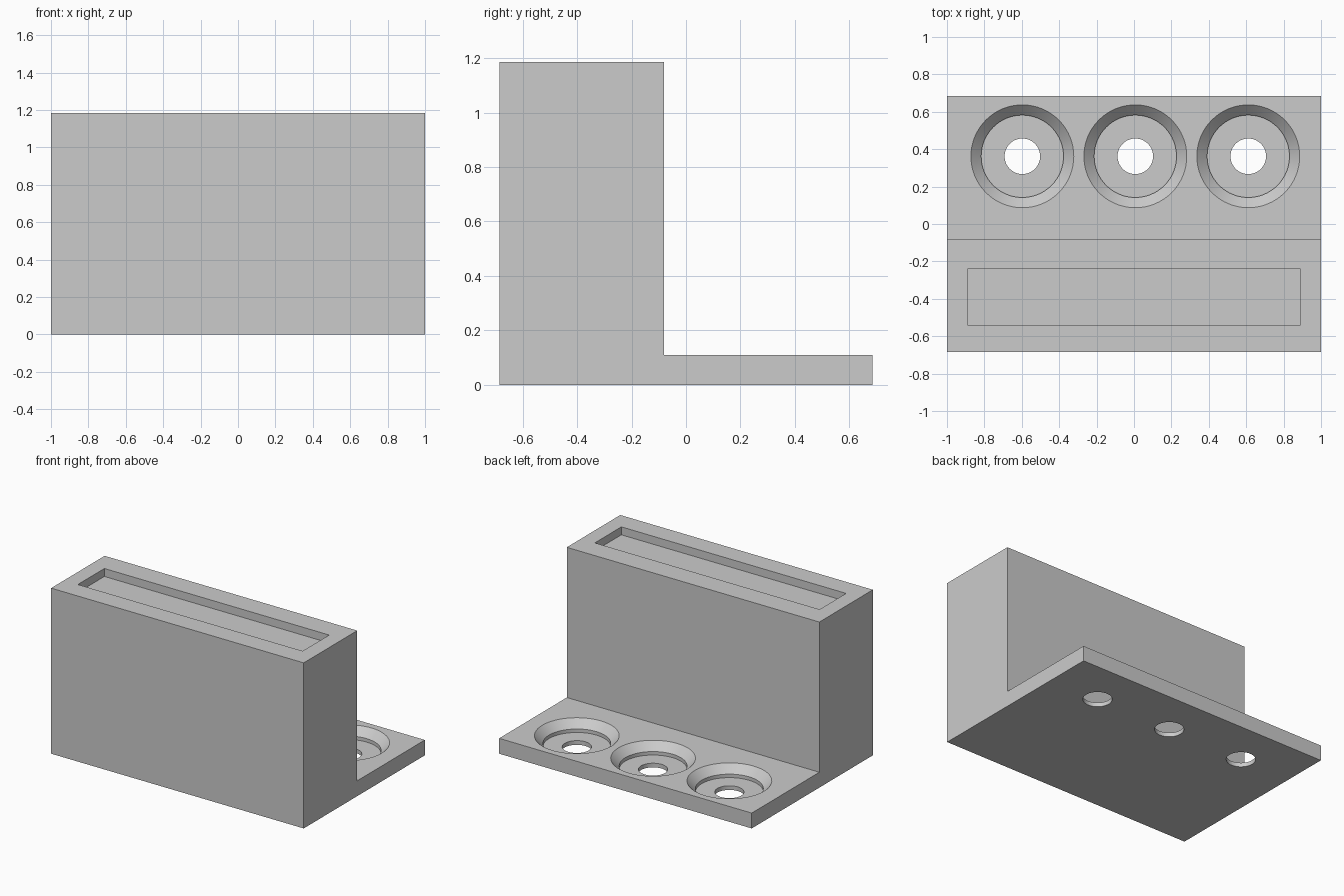
import bpy, bmesh
from math import radians
from mathutils import Matrix, Vector

cube = bpy.data.objects.get("Cube")
if cube:
    bpy.data.objects.remove(cube, do_unlink=True)

HALF_X, HALF_Y = 1.0, 0.685
HEIGHT, BASE_Z, STEP_Y = 1.185, 0.11, -0.08
SLOT_DEPTH = 0.057

grey = bpy.data.materials.new("plain grey")
grey.use_nodes = True
colour = (0.6, 0.6, 0.6, 1)
grey.diffuse_color = colour
grey.node_tree.nodes["Principled BSDF"].inputs["Base Color"].default_value = colour


def make_object(name, bm):
    bmesh.ops.recalc_face_normals(bm, faces=bm.faces)
    mesh = bpy.data.meshes.new(name)
    bm.to_mesh(mesh)
    bm.free()
    mesh.materials.append(grey)
    obj = bpy.data.objects.new(name, mesh)
    bpy.context.scene.collection.objects.link(obj)
    return obj


def extruded_profile(name, points):
    """Extrude a (y, z) outline along the full width."""
    bm = bmesh.new()
    face = bm.faces.new([bm.verts.new((-HALF_X, y, z)) for y, z in points])
    moved = bmesh.ops.extrude_face_region(bm, geom=[face])["geom"]
    verts = [v for v in moved if isinstance(v, bmesh.types.BMVert)]
    bmesh.ops.translate(bm, verts=verts, vec=(2 * HALF_X, 0, 0))
    return make_object(name, bm)


def lathe(name, profile, centre):
    """Spin an (r, z) profile about a vertical axis."""
    bm = bmesh.new()
    verts = [bm.verts.new((r, 0, z)) for r, z in profile]
    edges = [bm.edges.new(pair) for pair in zip(verts, verts[1:])]
    bmesh.ops.spin(bm, geom=verts + edges, cent=(0, 0, 0), axis=(0, 0, 1),
                   angle=radians(360), steps=64)
    bmesh.ops.remove_doubles(bm, verts=bm.verts, dist=1e-5)
    bmesh.ops.translate(bm, verts=bm.verts, vec=centre)
    return make_object(name, bm)


def box(name, size, centre):
    bm = bmesh.new()
    bmesh.ops.create_cube(bm, size=1, matrix=Matrix.LocRotScale(
        Vector(centre), None, Vector(size)))
    return make_object(name, bm)


# L-shaped body: tall front block and low rear flange
bracket = extruded_profile("bracket", [
    (-HALF_Y, 0), (HALF_Y, 0), (HALF_Y, BASE_Z),
    (STEP_Y, BASE_Z), (STEP_Y, HEIGHT), (-HALF_Y, HEIGHT)])

# Shallow slot in the top of the block
cutters = [box("slot_cutter", (1.78, 0.3, 2 * SLOT_DEPTH), (0, -0.39, HEIGHT))]

# Countersunk screw holes: cone, short straight wall, then through hole
hole_profile = [(0, -0.1), (0.095, -0.1), (0.095, 0.03), (0.22, 0.03),
                (0.22, 0.055), (0.275, BASE_Z), (0.275, 0.2), (0, 0.2)]
for x in (-0.597, 0.007, 0.611):
    cutters.append(lathe("screw_hole_cutter", hole_profile, (x, 0.362, 0)))

for cutter in cutters:
    cutter.hide_render = True
    cut = bracket.modifiers.new("cut", 'BOOLEAN')
    cut.operation = 'DIFFERENCE'
    cut.solver = 'EXACT'
    cut.object = cutter

# Apply the cuts and discard the cutters
bpy.context.view_layer.update()
graph = bpy.context.evaluated_depsgraph_get()
finished = bpy.data.meshes.new_from_object(bracket.evaluated_get(graph))
bracket.modifiers.clear()
bracket.data = finished
finished.materials.clear()
finished.materials.append(grey)
for polygon in finished.polygons:
    polygon.material_index = 0
for cutter in cutters:
    bpy.data.objects.remove(cutter, do_unlink=True)

# Smooth round walls, sharp machined edges
bpy.ops.object.select_all(action='DESELECT')
bracket.select_set(True)
bpy.context.view_layer.objects.active = bracket
bpy.ops.object.shade_smooth_by_angle(angle=radians(30))
